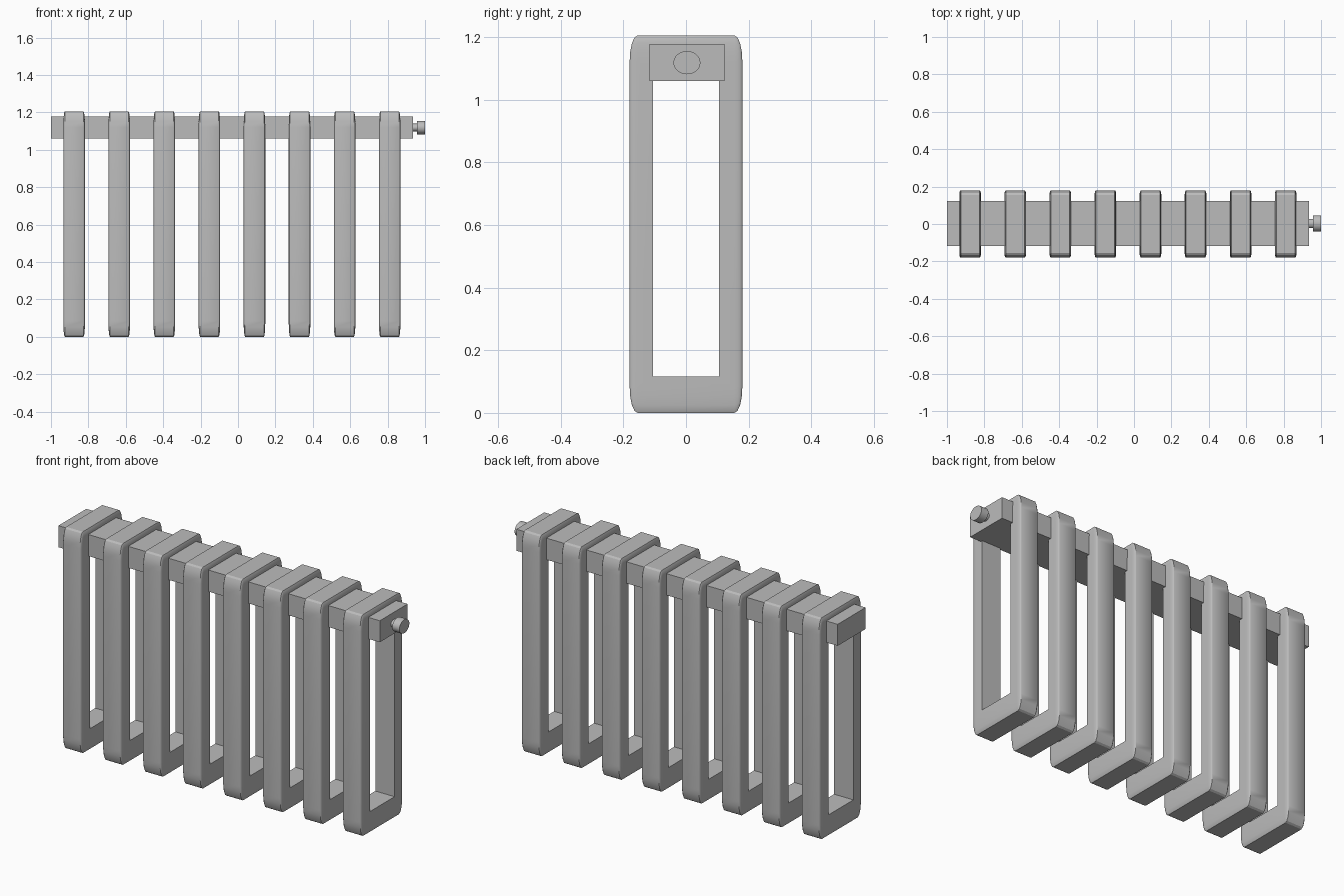
import bpy, bmesh, math
from mathutils import Matrix, Vector

cube = bpy.data.objects.get("Cube")
if cube:
    bpy.data.objects.remove(cube, do_unlink=True)

paint = bpy.data.materials.new("radiator grey")
paint.use_nodes = True
GREY = (0.5, 0.5, 0.5, 1)
paint.diffuse_color = GREY
paint.node_tree.nodes["Principled BSDF"].inputs["Base Color"].default_value = GREY


def add_object(name, bm):
    mesh = bpy.data.meshes.new(name)
    bm.to_mesh(mesh)
    bm.free()
    mesh.materials.append(paint)
    obj = bpy.data.objects.new(name, mesh)
    bpy.context.collection.objects.link(obj)
    return obj


def box(name, low, high, bevel=0):
    """Box between two corners; bevel is a fraction of each dimension."""
    low, high = Vector(low), Vector(high)
    bm = bmesh.new()
    bmesh.ops.create_cube(bm, size=1)
    if bevel:
        bmesh.ops.bevel(bm, geom=bm.edges[:], offset=bevel, segments=4,
                        profile=0.5, affect='EDGES')
    bmesh.ops.scale(bm, vec=high - low, verts=bm.verts)
    bmesh.ops.translate(bm, vec=(low + high) / 2, verts=bm.verts)
    return add_object(name, bm)


def disc(name, x0, x1, ry, rz):
    """Slightly oval cylinder lying along x."""
    bm = bmesh.new()
    bmesh.ops.create_cone(bm, cap_ends=True, segments=32, radius1=1, radius2=1, depth=1)
    bmesh.ops.rotate(bm, matrix=Matrix.Rotation(math.pi / 2, 3, 'Y'), verts=bm.verts)
    bmesh.ops.scale(bm, vec=(x1 - x0, ry, rz), verts=bm.verts)
    bmesh.ops.translate(bm, vec=((x0 + x1) / 2, 0.003, 1.118), verts=bm.verts)
    return add_object(name, bm)


def smooth(obj):
    bpy.ops.object.select_all(action='DESELECT')
    obj.select_set(True)
    bpy.context.view_layer.objects.active = obj
    bpy.ops.object.shade_smooth_by_angle(angle=math.radians(32))


# Opening through every column
cutter = box("opening_cutter", (-1.2, -0.106, 0.116), (1.2, 0.106, 1.09))
cutter.hide_render = True

# Row of soft-edged columns
for i in range(8):
    x = -0.876 + i * 0.241
    column = box(f"column_{i + 1}", (x - 0.058, -0.18, 0), (x + 0.058, 0.18, 1.205), 0.07)
    cut = column.modifiers.new("opening", 'BOOLEAN')
    cut.operation = 'DIFFERENCE'
    cut.solver = 'EXACT'
    cut.object = cutter
    bpy.ops.object.select_all(action='DESELECT')
    column.select_set(True)
    bpy.context.view_layer.objects.active = column
    bpy.ops.object.modifier_apply(modifier=cut.name)
    smooth(column)
bpy.data.objects.remove(cutter, do_unlink=True)

# Header bar joining the columns
box("header_bar", (-1, -0.117, 1.06), (0.936, 0.123, 1.177))

# Valve on the model's left end
smooth(disc("valve_stem", 0.93, 0.96, 0.025, 0.021))
smooth(disc("valve_knob", 0.957, 1.0, 0.043, 0.037))
